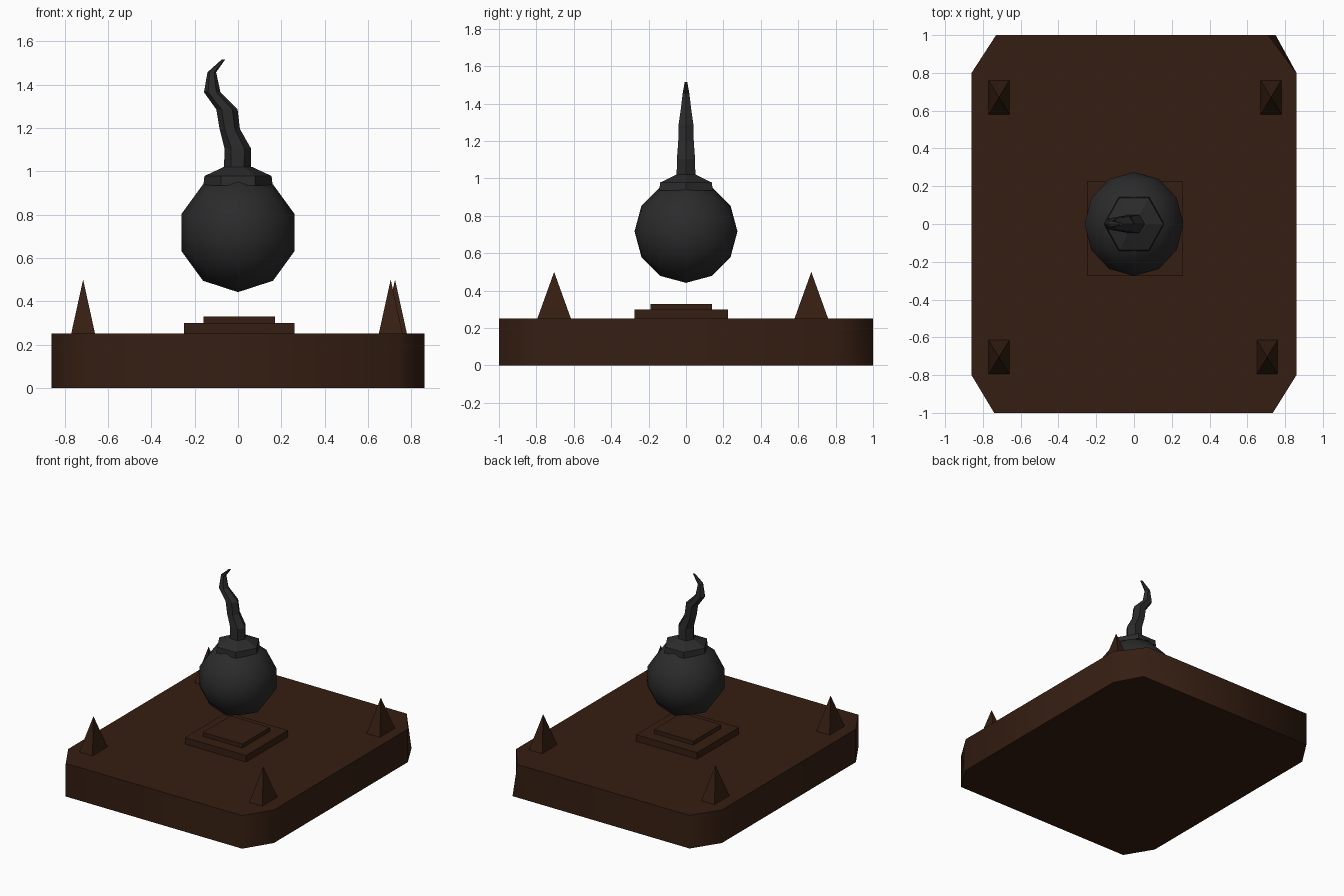
import bpy, bmesh
from math import sin, cos, pi, radians

if "Cube" in bpy.data.objects:
    bpy.data.objects.remove(bpy.data.objects["Cube"])


def material(name, rgb):
    m = bpy.data.materials.new(name)
    m.diffuse_color = (*rgb, 1)
    m.use_nodes = True
    m.node_tree.nodes["Principled BSDF"].inputs["Base Color"].default_value = m.diffuse_color
    return m


BROWN = material("dark_brown", (0.036, 0.013, 0.006))
BLACK = material("charcoal", (0.024, 0.024, 0.024))


def loft(name, rings, mat, smooth=None):
    """Skin a stack of rings; a one-point ring closes to a tip."""
    bm = bmesh.new()
    loops = [[bm.verts.new(p) for p in r] for r in rings]
    for a, b in zip(loops, loops[1:]):
        n = max(len(a), len(b))
        for i in range(n):
            j = (i + 1) % n
            if len(a) == 1:
                bm.faces.new((a[0], b[j], b[i]))
            elif len(b) == 1:
                bm.faces.new((a[i], a[j], b[0]))
            else:
                bm.faces.new((a[i], a[j], b[j], b[i]))
    for end in (loops[0], loops[-1]):
        if len(end) > 2:
            bm.faces.new(end)
    bmesh.ops.recalc_face_normals(bm, faces=bm.faces)
    me = bpy.data.meshes.new(name)
    bm.to_mesh(me)
    bm.free()
    ob = bpy.data.objects.new(name, me)
    bpy.context.collection.objects.link(ob)
    me.materials.append(mat)
    if smooth:
        bpy.ops.object.select_all(action='DESELECT')
        ob.select_set(True)
        bpy.context.view_layer.objects.active = ob
        bpy.ops.object.shade_smooth_by_angle(angle=radians(smooth))
    return ob


def rect(x0, x1, y0, y1, z):
    return [(x0, y0, z), (x1, y0, z), (x1, y1, z), (x0, y1, z)]


# Base slab with cut corners (one corner leans in at the top)
def slab(z, corner):
    return [(-0.74, -1, z), (0.735, -1, z), (0.86, -0.8, z), (0.86, 0.8, z),
            (corner, 1, z), (-0.73, 1, z), (-0.86, 0.8, z), (-0.86, -0.8, z)]


loft("base", [slab(0, 0.75), slab(0.25, 0.71)], BROWN, 60)

# Stepped plinth
for name, box, z0, z1 in (("lower_step", (-0.25, 0.26, -0.275, 0.225), 0.24, 0.30),
                          ("upper_step", (-0.16, 0.17, -0.19, 0.14), 0.29, 0.33)):
    loft(name, [rect(*box, z0), rect(*box, z1)], BROWN)

# Corner spikes
for x, y in ((-0.715, 0.67), (0.725, 0.67), (-0.715, -0.705), (0.705, -0.705)):
    loft("spike", [rect(x - 0.055, x + 0.055, y - 0.09, y + 0.09, 0.25),
                   [(x, y, 0.50)]], BROWN)

# Floating ball: low-poly sphere with its poles along y
R, CZ = 0.275, 0.717
ball = [[(0, -R, CZ)]]
for k in range(1, 6):
    y, r = -R * cos(k * pi / 6), R * sin(k * pi / 6)
    ball.append([(r * sin(i * pi / 5), y, CZ + r * cos(i * pi / 5)) for i in range(10)])
ball.append([(0, R, CZ)])
loft("ball", ball, BLACK, 40)


def hexagon(cx, z, rx, ry, tilt=0.0):
    return [(cx + rx * cos(i * pi / 3), ry * sin(i * pi / 3),
             z + tilt * cos(i * pi / 3)) for i in range(6)]


# Collar on top of the ball
loft("collar", [hexagon(0, 0.935, 0.16, 0.165), hexagon(0, 0.978, 0.155, 0.16),
                hexagon(0, 1.02, 0.065, 0.06)], BLACK)

# Crooked tapering fuse: centre x, z, half width x, half width y
fuse = [(-0.003, 1.00, 0.062, 0.058), (-0.001, 1.105, 0.061, 0.056),
        (-0.038, 1.195, 0.047, 0.048), (-0.051, 1.285, 0.049, 0.046),
        (-0.119, 1.365, 0.038, 0.033), (-0.121, 1.457, 0.020, 0.02),
        (-0.068, 1.515, 0.008, 0.008)]
loft("fuse", [hexagon(*f) for f in fuse], BLACK)
